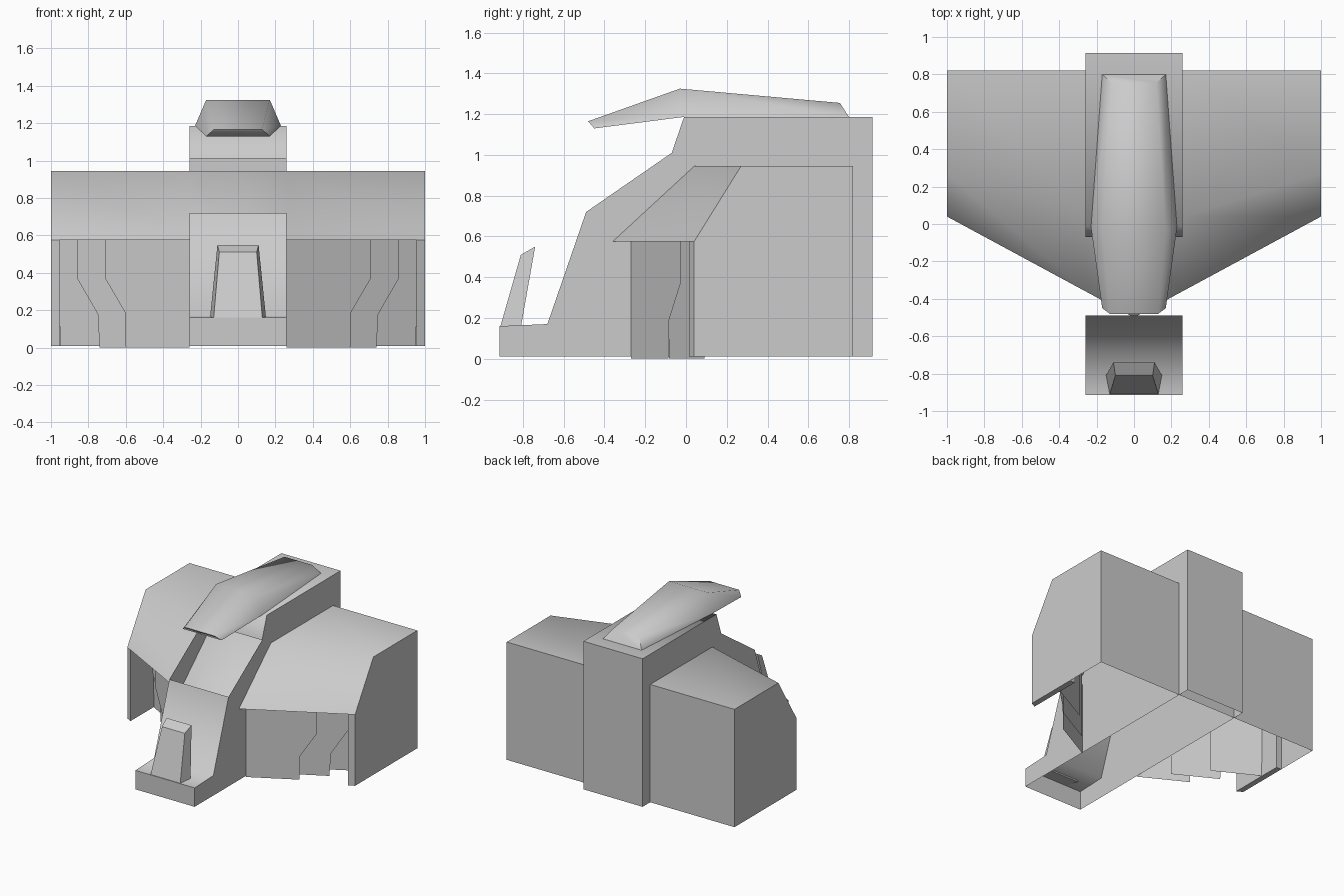
import bpy, bmesh, math

if "Cube" in bpy.data.objects:
    bpy.data.objects.remove(bpy.data.objects["Cube"])


def loft(name, loops, angle=30, drop=None):
    """Skin matching loops of points, cap both ends; drop removes faces by a test."""
    bm = bmesh.new()
    rings = [[bm.verts.new(p) for p in loop] for loop in loops]
    n = len(rings[0])
    for a, b in zip(rings, rings[1:]):
        for i in range(n):
            j = (i + 1) % n
            bm.faces.new((a[i], a[j], b[j], b[i]))
    bm.faces.new(rings[0])
    if len(rings) > 1:
        bm.faces.new(rings[-1])
    bmesh.ops.recalc_face_normals(bm, faces=bm.faces)
    if drop:
        gone = [f for f in bm.faces if drop(f)]
        bmesh.ops.delete(bm, geom=gone, context='FACES')
    me = bpy.data.meshes.new(name)
    bm.to_mesh(me)
    bm.free()
    ob = bpy.data.objects.new(name, me)
    bpy.context.collection.objects.link(ob)
    bpy.ops.object.select_all(action='DESELECT')
    ob.select_set(True)
    bpy.context.view_layer.objects.active = ob
    bpy.ops.object.shade_smooth_by_angle(angle=math.radians(angle))
    return ob


def lip(x):
    """Front edge of the swept hull at a given x."""
    return -0.50 + 0.54 * abs(x)


def is_bottom(f):
    return f.calc_center_median().z < 0.02


# Central spine: hollow shell, open below and along its sloped front window
profile = [(-0.915, 0.01), (-0.915, 0.16), (-0.68, 0.17), (-0.49, 0.72),
           (-0.07, 1.01), (-0.01, 1.185), (0.915, 1.185), (0.915, 0.01)]


def spine_opening(f):
    c = f.calc_center_median()
    window = abs(c.x) < 0.1 and 0.8 < c.z < 0.9 and c.y < -0.2
    return window or is_bottom(f)


loft("spine", [[(x, y, z) for y, z in profile] for x in (-0.26, 0.26)], 72, spine_opening)

# Swept hull shell with overhanging front lip, open below
sections = []
for x in (-1, -0.26, 0, 0.26, 1):
    l = lip(x)
    crease = -0.04 + 0.31 * abs(x)
    sections.append([(x, 0.82, 0.01), (x, 0.82, 0.945), (x, crease, 0.945),
                     (x, l, 0.575), (x, l + 0.09, 0.575), (x, l + 0.09, 0.01)])


def hull_opening(f):
    c = f.calc_center_median()
    inner_wall = abs(c.x) < 0.9 and 0.2 < c.z < 0.4 and c.y < 0.5
    return inner_wall or is_bottom(f)


loft("hull", sections, 55, hull_opening)

# Front panels: overlapping sheets, each set further back; and outer side skirts
steps = [[(0.26, 0), (0.26, 0.575), (0.71, 0.575), (0.71, 0.37), (0.605, 0.19), (0.60, 0)],
         [(0.42, 0), (0.42, 0.575), (0.86, 0.575), (0.86, 0.37), (0.75, 0.18), (0.74, 0)],
         [(0.62, 0.01), (0.62, 0.575), (0.96, 0.575), (0.96, 0.37), (0.955, 0.18), (0.95, 0.01)]]
for side, label in ((-1, "left"), (1, "right")):
    for i, outline in enumerate(steps):
        loft(f"{label}_front_panel_{i + 1}",
             [[(side * x, lip(x) + 0.09 + 0.10 * i, z) for x, z in outline]])
    loft(f"{label}_skirt",
         [[(side * x, lip(x), 0.01), (side * x, lip(x), 0.575),
           (side * x, 0.47, 0.575), (side * x, 0.47, 0.01)] for x in (0.955, 1)])


def trapezoid(bottom, top):
    """Four points from (half width, y, z) of the lower and upper edges."""
    (wb, yb, zb), (wt, yt, zt) = bottom, top
    return [(-wb, yb, zb), (wb, yb, zb), (wt, yt, zt), (-wt, yt, zt)]


# Long roof blade overhanging the window
loft("roof_blade", [trapezoid((0.17, 0.80, 1.185), (0.12, 0.755, 1.255)),
                    trapezoid((0.23, -0.02, 1.185), (0.17, -0.03, 1.325)),
                    trapezoid((0.17, -0.45, 1.13), (0.13, -0.48, 1.165))], 70)

# Upright fin on the foot
loft("foot_fin", [trapezoid((0.13, -0.91, 0.16), (0.10, -0.81, 0.51)),
                  trapezoid((0.15, -0.81, 0.155), (0.11, -0.74, 0.55))])
